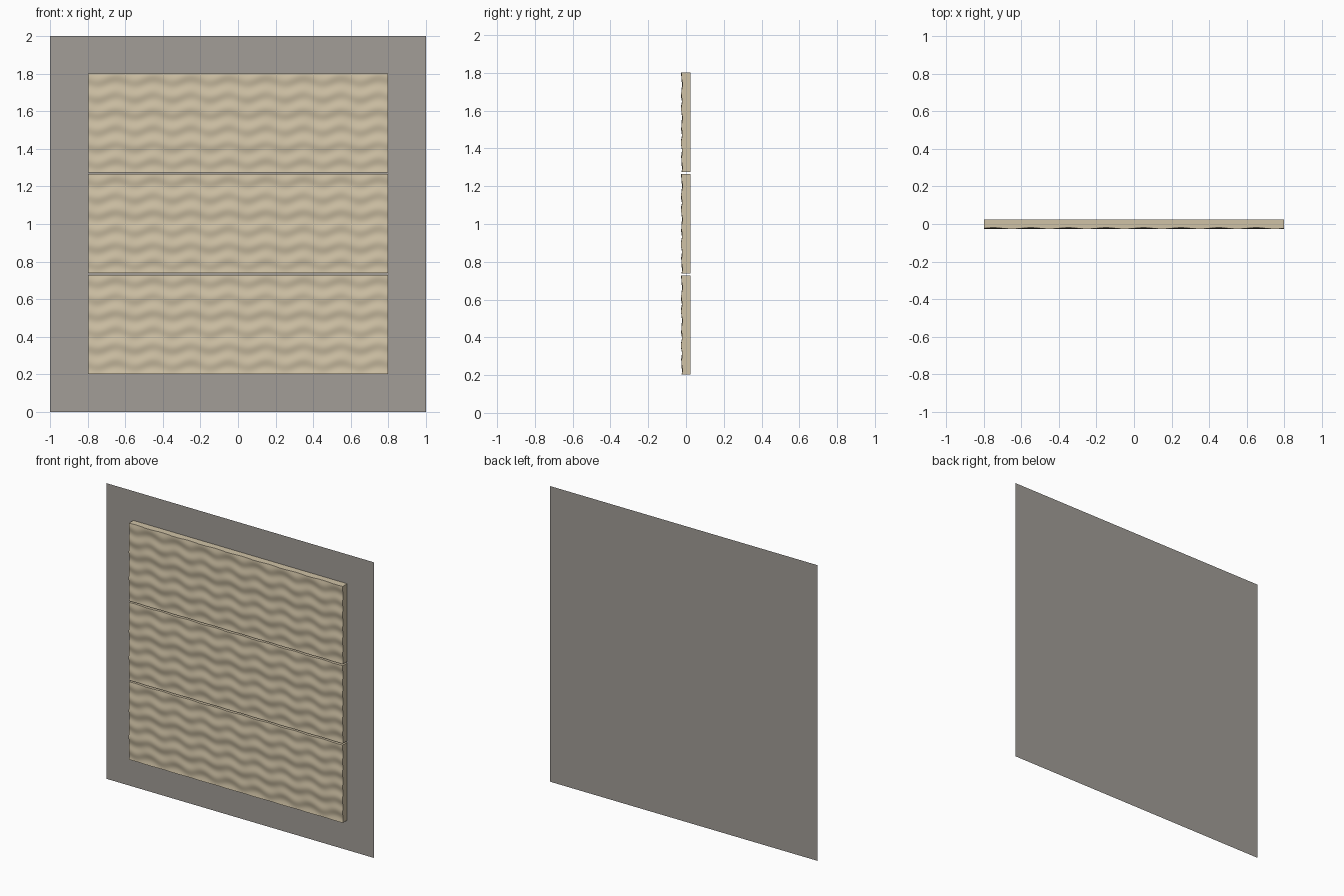
import bpy, bmesh
from math import sin, pi

if "Cube" in bpy.data.objects:
    bpy.data.objects.remove(bpy.data.objects["Cube"])

WALL_Y, FRONT_Y = 0.025, -0.0225
WIDTH, BOTTOM, TOP, GAP = 1.6, 0.202, 1.802, 0.01
HEIGHT = (TOP - BOTTOM - 2 * GAP) / 3


def material(name, rgb):
    m = bpy.data.materials.new(name)
    m.diffuse_color = (*rgb, 1)
    m.use_nodes = True
    m.node_tree.nodes["Principled BSDF"].inputs["Base Color"].default_value = m.diffuse_color
    return m


def add_object(name, bm, mat):
    mesh = bpy.data.meshes.new(name)
    bm.to_mesh(mesh)
    bm.free()
    mesh.materials.append(mat)
    ob = bpy.data.objects.new(name, mesh)
    bpy.context.collection.objects.link(ob)
    return ob


def relief(x, z):
    # staggered shallow ripples, bowed along the width
    bow = 0.9 * sin(2 * pi * x / 0.2)
    return 0.0028 * sin(2 * pi * z / 0.088 + bow) + 0.0012 * sin(2 * pi * z / 0.21 - bow)


stone = material("warm beige", (0.63, 0.54, 0.38))
grey = material("warm grey", (0.36, 0.34, 0.31))

# Backing wall: a single flat sheet
bm = bmesh.new()
bm.faces.new([bm.verts.new((x, WALL_Y, z)) for x, z in ((-1, 0), (1, 0), (1, 2), (-1, 2))])
add_object("wall", bm, grey)

# Three stacked cladding panels with a rippled face
NX, NZ = 120, 64
for i, label in enumerate(("lower", "middle", "upper")):
    z0 = BOTTOM + i * (HEIGHT + GAP)
    bm = bmesh.new()
    grid = [[bm.verts.new((WIDTH * (c / NX - 0.5), FRONT_Y + relief(WIDTH * c / NX, HEIGHT * r / NZ),
                           z0 + HEIGHT * r / NZ)) for c in range(NX + 1)] for r in range(NZ + 1)]
    for r in range(NZ):
        for c in range(NX):
            bm.faces.new((grid[r][c], grid[r][c + 1], grid[r + 1][c + 1], grid[r + 1][c]))
    # sides and back
    rim = [e for e in bm.edges if e.is_boundary]
    new = bmesh.ops.extrude_edge_only(bm, edges=rim)["geom"]
    for v in new:
        if isinstance(v, bmesh.types.BMVert):
            v.co.y = WALL_Y - 0.0005
    bmesh.ops.holes_fill(bm, edges=[e for e in bm.edges if e.is_boundary], sides=0)
    bmesh.ops.recalc_face_normals(bm, faces=bm.faces)
    ob = add_object(label + "_panel", bm, stone)
    bpy.context.view_layer.objects.active = ob
    ob.select_set(True)
    bpy.ops.object.shade_smooth_by_angle(angle=0.7)
    ob.select_set(False)
